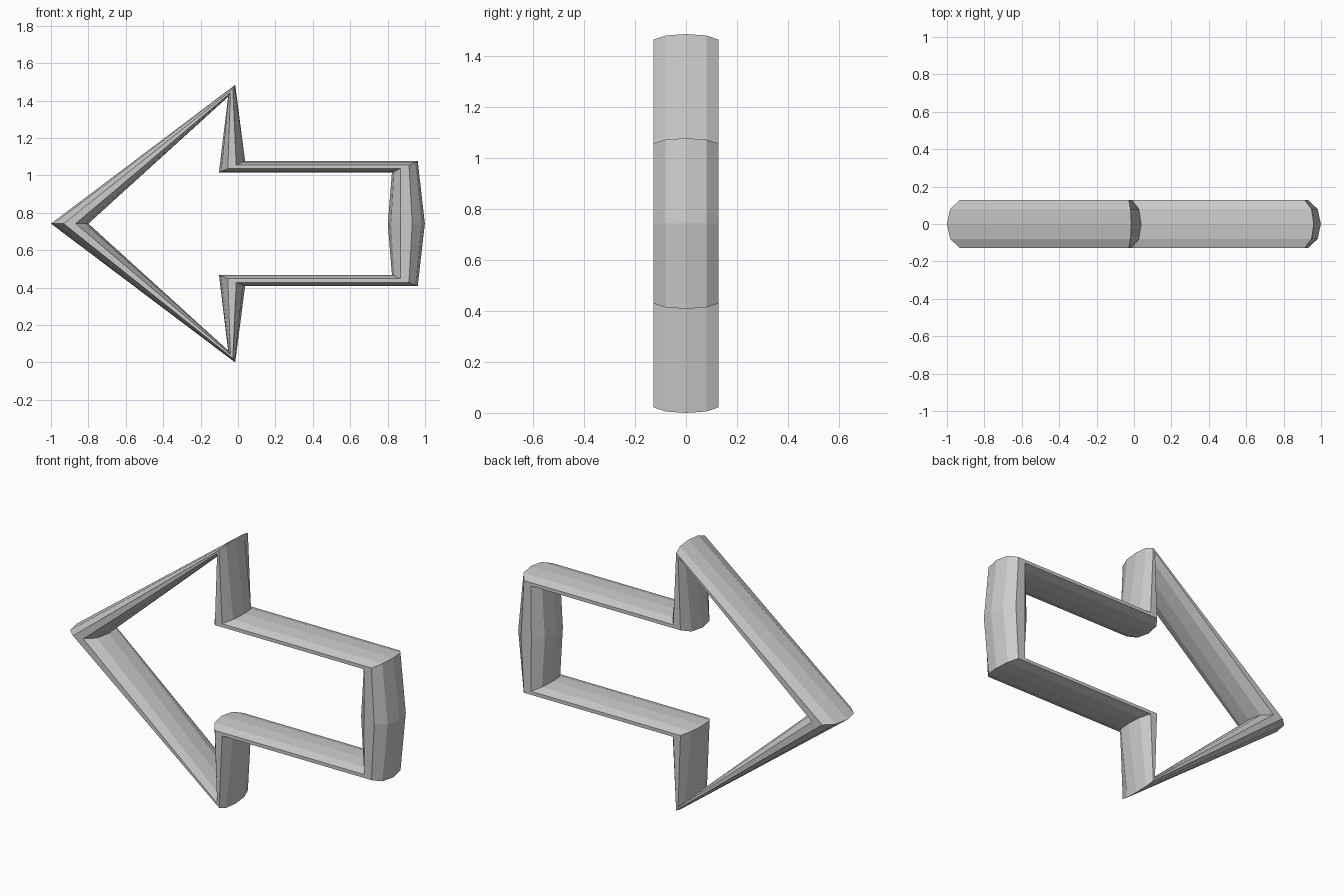
import bpy, bmesh

if "Cube" in bpy.data.objects:
    bpy.data.objects.remove(bpy.data.objects["Cube"])

MID = 0.742

# Arrow centreline: (x, height above middle, offset x, offset z) for the upper half
upper = [
    (-0.900, 0.0, -0.100, 0.0),      # tip
    (-0.034, 0.710, 0.019, 0.032),   # upper barb
    (-0.032, 0.304, 0.070, 0.030),   # notch beside shaft
    (0.892, 0.304, 0.069, 0.030),    # shaft end corner
    (0.900, 0.0, 0.099, 0.0),        # middle of tail
]
lower = [(x, -z, ox, -oz) for x, z, ox, oz in reversed(upper[1:-1])]
path = upper + lower

# Cross-section: (depth y, fraction of offset), bulged on the outer and inner sides
outer = [(-0.127, 0.32), (-0.08, 0.83), (0.0, 1.0), (0.08, 0.83), (0.127, 0.32)]
section = outer + [(y, -t) for y, t in reversed(outer)]

# Sweep the section around the closed outline
bm = bmesh.new()
rings = [[bm.verts.new((x + t * ox, y, MID + z + t * oz)) for y, t in section]
         for x, z, ox, oz in path]
n = len(section)
for i, ring in enumerate(rings):
    nxt = rings[(i + 1) % len(rings)]
    for j in range(n):
        k = (j + 1) % n
        bm.faces.new((ring[j], ring[k], nxt[k], nxt[j]))
bmesh.ops.recalc_face_normals(bm, faces=bm.faces)

mesh = bpy.data.meshes.new("arrow_frame")
bm.to_mesh(mesh)
bm.free()
bpy.context.collection.objects.link(bpy.data.objects.new("arrow_frame", mesh))
